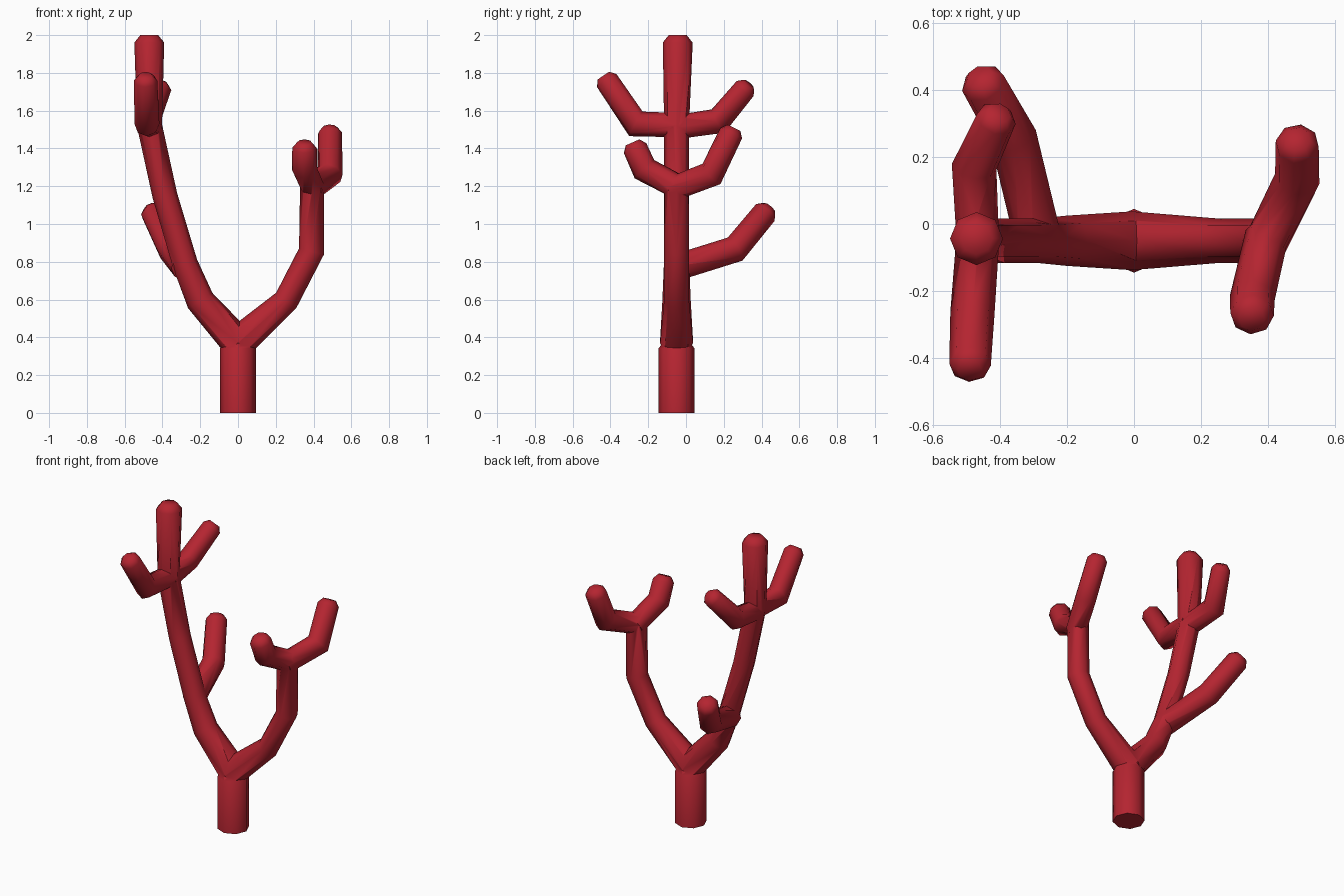
import bpy, bmesh, math
from mathutils import Vector

if "Cube" in bpy.data.objects:
    bpy.data.objects.remove(bpy.data.objects["Cube"])

red = bpy.data.materials.new("coral red")
red.diffuse_color = (0.46, 0.018, 0.03, 1)
red.use_nodes = True
red.node_tree.nodes["Principled BSDF"].inputs["Base Color"].default_value = red.diffuse_color
SIDES = 8


def limb(name, path):
    """Eight-sided mitred tube through (x, y, z, radius) points, with a blunt rounded tip."""
    pts = [Vector(p[:3]) for p in path]
    rad = [p[3] for p in path]
    # split the last point into shoulder and small end ring for the rounded tip
    end_dir = (pts[-1] - pts[-2]).normalized()
    tip, r = pts[-1], rad[-1]
    pts[-1] = tip - end_dir * r * 0.5
    pts.append(tip)
    rad.append(r * 0.6)
    bm = bmesh.new()
    rings = []
    d = (pts[1] - pts[0]).normalized()
    axis = Vector((1, 0, 0)) if abs(d.x) < abs(d.y) or d.z > 0.99 else Vector((0, 1, 0))
    u = (axis - d * axis.dot(d)).normalized()
    for i, p in enumerate(pts):
        nxt = (pts[i + 1] - p).normalized() if i + 1 < len(pts) else d
        mid = (d + nxt).normalized()
        v = d.cross(u)
        ring = []
        for k in range(SIDES):
            a = 2 * math.pi * k / SIDES
            o = (u * math.cos(a) + v * math.sin(a)) * rad[i]
            o -= d * (o.dot(mid) / d.dot(mid))
            ring.append(bm.verts.new(p + o))
        rings.append(ring)
        u = d.rotation_difference(nxt) @ u
        d = nxt
    for a, b in zip(rings, rings[1:]):
        for k in range(SIDES):
            j = (k + 1) % SIDES
            bm.faces.new((a[k], a[j], b[j], b[k]))
    bm.faces.new(rings[0][::-1])
    bm.faces.new(rings[-1])
    bmesh.ops.recalc_face_normals(bm, faces=bm.faces)
    me = bpy.data.meshes.new(name)
    bm.to_mesh(me)
    bm.free()
    me.materials.append(red)
    ob = bpy.data.objects.new(name, me)
    bpy.context.collection.objects.link(ob)
    return ob


Y = -0.05
trunk = limb("coral", [(0, Y, 0, .095), (0, Y, .39, .095)])
branches = [
    # two main arms
    limb("left_arm", [(0, Y, .37, .088), (-.20, Y, .595, .075), (-.28, Y, .79, .067),
                      (-.387, Y, 1.15, .066), (-.468, Y, 1.52, .066), (-.47, -.043, 2.0, .079)]),
    limb("right_arm", [(0, Y, .371, .087), (.255, Y, .595, .066), (.389, Y, .855, .066),
                       (.393, Y, 1.235, .064)]),
    # twigs on the left arm
    limb("low_twig", [(-.285, Y, .77, .07), (-.36, .26, .867, .07), (-.462, .44, 1.085, .067)]),
    limb("upper_front_twig", [(-.465, -.03, 1.523, .064), (-.482, -.265, 1.53, .066),
                              (-.49, -.437, 1.785, .062)]),
    limb("upper_back_twig", [(-.465, -.07, 1.51, .063), (-.477, .17, 1.545, .066),
                             (-.402, .332, 1.74, .06)]),
    # fork on the right arm
    limb("fork_front", [(.397, -.03, 1.19, .065), (.353, -.22, 1.29, .067), (.352, -.283, 1.432, .065)]),
    limb("fork_back", [(.387, -.07, 1.187, .065), (.487, .135, 1.265, .067), (.487, .253, 1.51, .065)]),
]

# fuse all limbs into one skin
for b in branches:
    m = trunk.modifiers.new(b.name, 'BOOLEAN')
    m.operation = 'UNION'
    m.solver = 'EXACT'
    m.object = b
bpy.context.view_layer.objects.active = trunk
trunk.select_set(True)
for m in list(trunk.modifiers):
    bpy.ops.object.modifier_apply(modifier=m.name)
for b in branches:
    bpy.data.objects.remove(b)
bpy.ops.object.shade_smooth_by_angle(angle=math.radians(55))
